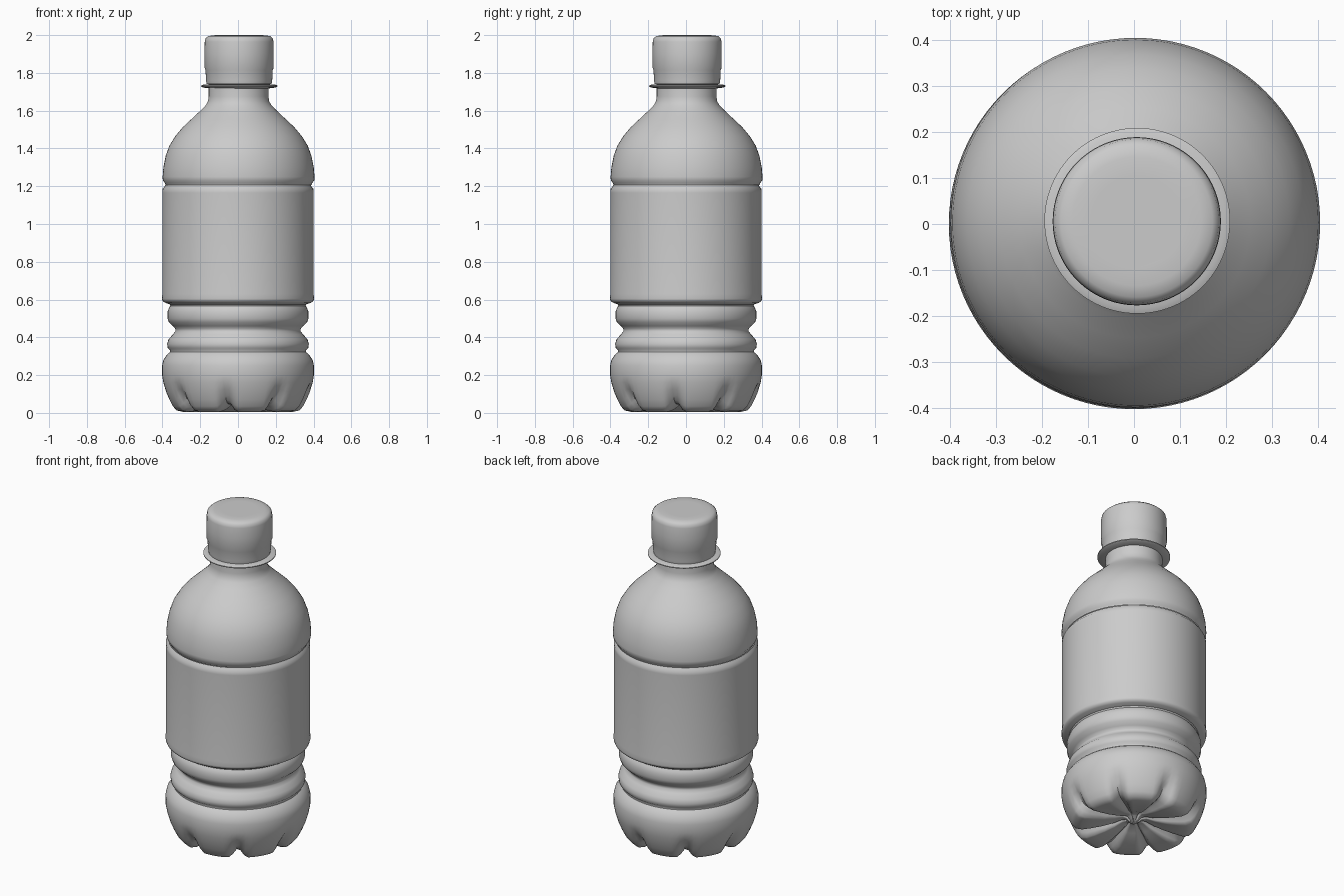
import bpy, bmesh
from math import sin, cos, pi, radians

cube = bpy.data.objects.get("Cube")
if cube:
    bpy.data.objects.remove(cube, do_unlink=True)

SEGMENTS = 96
LOBES = 8

plastic = bpy.data.materials.new("grey plastic")
plastic.use_nodes = True
plastic.diffuse_color = (0.6, 0.6, 0.6, 1)
plastic.node_tree.nodes["Principled BSDF"].inputs["Base Color"].default_value = (0.6, 0.6, 0.6, 1)


def lathe(name, profile, centre=0.0, shape=None):
    """Revolve (radius, height) points; zero radius closes an end."""
    bm = bmesh.new()
    rings = []
    for r, z in profile:
        ring = []
        for i in range(1 if r == 0 else SEGMENTS):
            a = 2 * pi * i / SEGMENTS
            rr, zz = shape(r, z, a) if shape else (r, z)
            ring.append(bm.verts.new((centre + rr * cos(a), centre + rr * sin(a), zz)))
        rings.append(ring)
    for low, high in zip(rings, rings[1:]):
        for i in range(SEGMENTS):
            j = (i + 1) % SEGMENTS
            if len(low) == 1:
                bm.faces.new((low[0], high[j], high[i]))
            elif len(high) == 1:
                bm.faces.new((low[i], low[j], high[0]))
            else:
                bm.faces.new((low[i], low[j], high[j], high[i]))
    bmesh.ops.recalc_face_normals(bm, faces=bm.faces)
    mesh = bpy.data.meshes.new(name)
    bm.to_mesh(mesh)
    bm.free()
    mesh.materials.append(plastic)
    obj = bpy.data.objects.new(name, mesh)
    bpy.context.collection.objects.link(obj)
    bpy.ops.object.select_all(action='DESELECT')
    obj.select_set(True)
    bpy.context.view_layer.objects.active = obj
    bpy.ops.object.shade_smooth_by_angle(angle=radians(50))
    return obj


def petals(r, z, a):
    """Press radial grooves into the foot, fading out up the wall."""
    groove = max(0, cos(LOBES * (a + radians(10)))) ** 3
    fade = max(0, 1 - z / 0.17) * min(1, r / 0.2)
    return r - 0.035 * groove * fade, z + 0.045 * groove * fade


# Foot with a raised centre and radial grooves
lathe("base", [
    (0, 0.035), (0.025, 0.037), (0.045, 0.055), (0.07, 0.055), (0.12, 0.035),
    (0.18, 0.02), (0.24, 0.01), (0.29, 0.005), (0.325, 0.013), (0.345, 0.035),
    (0.363, 0.07), (0.38, 0.11), (0.395, 0.16), (0.402, 0.2), (0.402, 0.25),
    (0.395, 0.28), (0.375, 0.31), (0.36, 0.322)], shape=petals)

# Two grip ribs
lathe("grip_ribs", [
    (0.36, 0.322), (0.36, 0.332), (0.372, 0.343), (0.375, 0.365), (0.368, 0.39),
    (0.345, 0.415), (0.332, 0.432), (0.332, 0.445), (0.345, 0.46), (0.366, 0.48),
    (0.373, 0.5), (0.373, 0.535), (0.366, 0.555), (0.358, 0.567), (0.362, 0.575)])

# Straight label wall with the groove above it
lathe("label_wall", [
    (0.362, 0.575), (0.385, 0.583), (0.4, 0.592), (0.403, 0.605), (0.4, 0.63),
    (0.4, 1.165), (0.4, 1.185), (0.39, 1.197), (0.386, 1.206)])

# Domed shoulder and neck
lathe("shoulder_and_neck", [
    (0.386, 1.206), (0.391, 1.218), (0.401, 1.232), (0.402, 1.25), (0.398, 1.3),
    (0.386, 1.36), (0.366, 1.415), (0.335, 1.465), (0.295, 1.513), (0.25, 1.555),
    (0.205, 1.597), (0.175, 1.627), (0.162, 1.65), (0.158, 1.675), (0.158, 1.74)], 0.003)

# Thin collar under the cap
lathe("neck_collar", [
    (0.157, 1.718), (0.19, 1.722), (0.202, 1.728), (0.202, 1.733),
    (0.19, 1.738), (0.157, 1.739)], 0.007)

# Screw cap with a slight step above its lower band
lathe("cap", [
    (0.155, 1.738), (0.172, 1.742), (0.175, 1.76), (0.178, 1.815), (0.183, 1.828),
    (0.183, 1.9), (0.182, 1.965), (0.178, 1.983), (0.165, 1.994), (0.14, 1.999),
    (0.1, 2.0), (0, 1.997)], 0.006)
